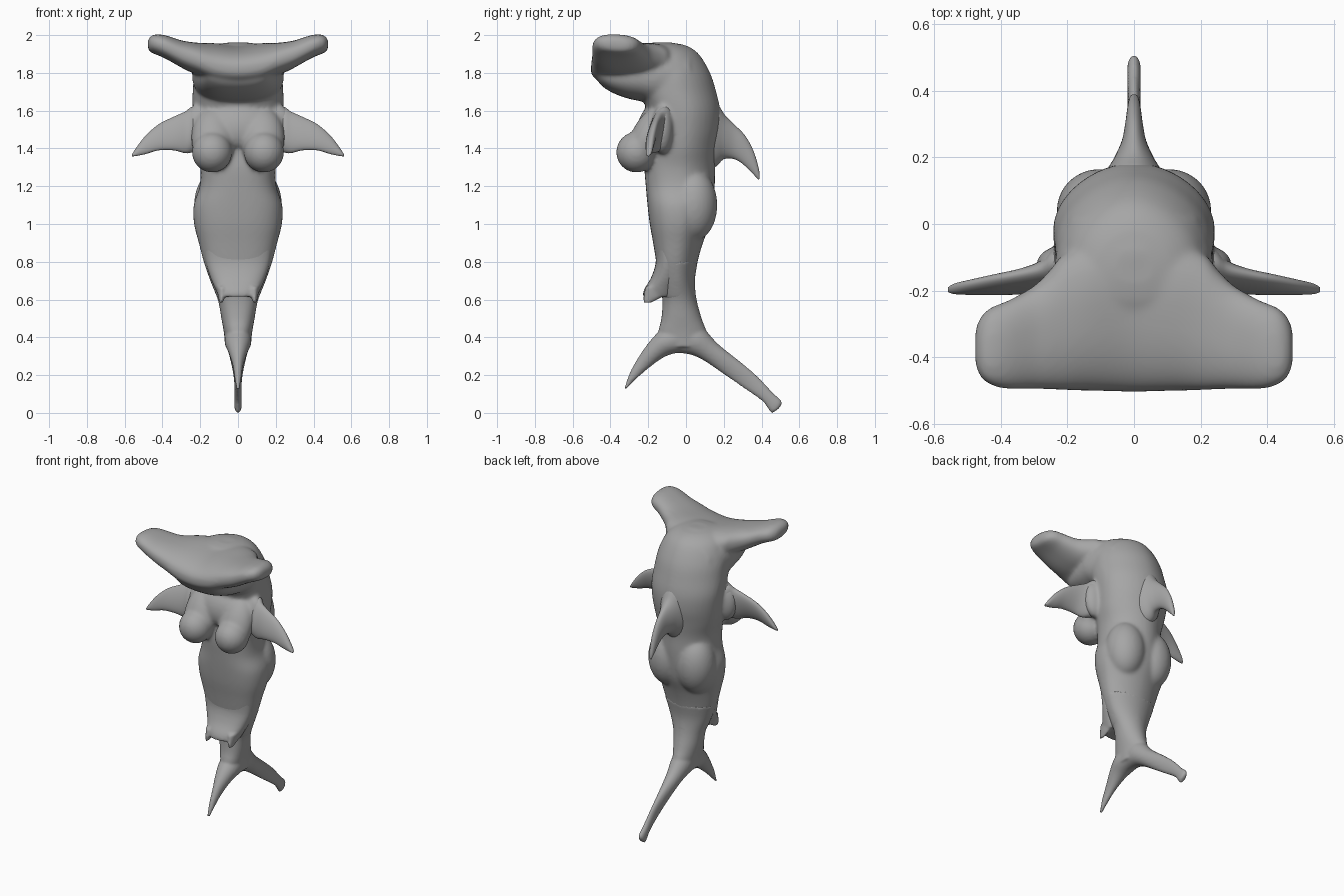
import bpy, bmesh, math
from mathutils import Vector, Matrix

grey = bpy.data.materials.new("shark grey")
grey.diffuse_color = (0.38, 0.38, 0.38, 1)


def spline(a, b, c, d, t):
    return 0.5 * (2 * b + (c - a) * t + (2 * a - 5 * b + 4 * c - d) * t * t
                  + (3 * b - a - 3 * c + d) * t ** 3)


def loft(bm, sections, front=1.0, back=1.0, steps=4, n=40):
    """Skin rounded sections, each given by two edge points and a half-width vector.
    The front and back powers square off (below 1) or taper (above 1) each side."""
    secs = [[Vector(v) for v in s] for s in sections]
    dense = []
    for i in range(len(secs) - 1):
        four = [secs[max(i - 1, 0)], secs[i], secs[i + 1], secs[min(i + 2, len(secs) - 1)]]
        for k in range(steps):
            dense.append([spline(*[f[j] for f in four], k / steps) for j in range(3)])
    dense.append(secs[-1])
    rings = []
    for p, q, w in dense:
        ring = []
        for k in range(n):
            a = 2 * math.pi * k / n
            c, s = math.cos(a), math.sin(a)
            power = front if c > 0 else back
            c = math.copysign(abs(c) ** power, c)
            s = math.copysign(abs(s) ** power, s)
            ring.append(bm.verts.new((p + q) / 2 + (p - q) / 2 * c + w * s))
        rings.append(ring)
    faces = [bm.faces.new((r[k], r[(k + 1) % n], t[(k + 1) % n], t[k]))
             for r, t in zip(rings, rings[1:]) for k in range(n)]
    faces += [bm.faces.new(rings[0][::-1]), bm.faces.new(rings[-1])]
    bmesh.ops.recalc_face_normals(bm, faces=faces)


def ball(bm, centre, radii, tilt=0):
    m = Matrix.Translation(centre) @ Matrix.Rotation(tilt, 4, 'X') @ Matrix.Diagonal((*radii, 1))
    bmesh.ops.create_uvsphere(bm, u_segments=32, v_segments=20, radius=1, matrix=m)


def finish(bm, name, voxel=0, relax=0):
    """Make the object; with a voxel size, fuse overlapping masses and relax the skin."""
    mesh = bpy.data.meshes.new(name)
    bm.to_mesh(mesh)
    bm.free()
    mesh.materials.append(grey)
    mesh.shade_smooth()
    ob = bpy.data.objects.new(name, mesh)
    bpy.context.collection.objects.link(ob)
    if voxel:
        skin = ob.modifiers.new("skin", 'REMESH')
        skin.mode = 'VOXEL'
        skin.voxel_size = voxel
        skin.use_smooth_shade = True
        smooth = ob.modifiers.new("relax", 'SMOOTH')
        smooth.factor = .5
        smooth.iterations = relax


# Torso: height, front y, back y, half width
torso = [(1.96, -.18, -.08, .06), (1.945, -.25, .00, .13), (1.90, -.28, .068, .19),
         (1.80, -.28, .128, .23), (1.70, -.25, .160, .24), (1.60, -.205, .182, .243),
         (1.50, -.20, .183, .235), (1.40, -.21, .167, .222), (1.30, -.22, .155, .20),
         (1.20, -.213, .153, .203), (1.10, -.204, .145, .235), (1.00, -.192, .128, .233),
         (.90, -.174, .09, .208), (.80, -.158, .062, .182), (.70, -.142, .047, .147),
         (.60, -.125, .056, .107), (.50, -.13, .083, .088), (.42, -.145, .11, .074),
         (.35, -.11, .09, .068)]
rings = [((0, f, z), (0, b, z), (w, 0, 0)) for z, f, b, w in torso]
bm = bmesh.new()
loft(bm, rings[:-3], front=.78, back=1.1)

# Head running forward from the neck: y, top z, bottom z, half width
skull = [(.02, 1.93, 1.62, .20), (-.08, 1.962, 1.62, .232), (-.17, 1.955, 1.63, .243),
         (-.23, 1.94, 1.648, .238), (-.31, 1.92, 1.665, .222), (-.39, 1.885, 1.695, .195),
         (-.45, 1.86, 1.735, .165), (-.475, 1.84, 1.775, .13)]
loft(bm, [((0, y, t), (0, y, b), (w, 0, 0)) for y, t, b, w in skull], back=.82)

# Hammer: x, front y and z, back y and z, half thickness
half = [(0, -.505, 1.82, -.04, 1.87, .095), (.12, -.502, 1.835, -.06, 1.88, .095),
        (.21, -.50, 1.868, -.09, 1.88, .085), (.25, -.498, 1.882, -.135, 1.885, .08),
        (.30, -.497, 1.90, -.185, 1.90, .072), (.38, -.497, 1.938, -.23, 1.933, .062),
        (.43, -.485, 1.955, -.25, 1.945, .054), (.462, -.46, 1.958, -.28, 1.945, .042),
        (.478, -.42, 1.955, -.32, 1.945, .022)]
head = [(-h[0], *h[1:]) for h in half[:0:-1]] + half
loft(bm, [((x, f, zf), (x, b, zb), (0, 0, h)) for x, f, zf, b, zb, h in head], .82, .82)

# Chest, shoulders and hips
ball(bm, (0, -.165, 1.52), (.21, .09, .13), -.3)
for s in (-1, 1):
    ball(bm, (s * .137, -.262, 1.38), (.107, .108, .108))
    ball(bm, (s * .132, -.205, 1.45), (.115, .09, .18), -.42)
    ball(bm, (s * .215, -.125, 1.50), (.08, .06, .13))
    ball(bm, (s * .105, .04, 1.10), (.128, .126, .19))
finish(bm, "body", .01, 14)

# Tail stalk, continuing the torso
bm = bmesh.new()
loft(bm, rings[-6:], front=.85, back=1.05)

# Tail lobes: leading y z, trailing y z, half thickness
front_lobe = [(-.06, .50, .03, .32, .07), (-.145, .43, -.05, .317, .07), (-.203, .365, -.12, .293, .052),
              (-.255, .29, -.20, .235, .03), (-.30, .208, -.262, .18, .019), (-.33, .12, -.32, .124, .01)]
rear_lobe = [(.03, .50, -.08, .316, .066), (.097, .445, .01, .312, .067), (.172, .363, .09, .28, .05),
             (.293, .267, .20, .205, .03), (.383, .19, .30, .135, .02), (.457, .11, .40, .065, .02),
             (.507, .062, .438, .016, .02), (.498, .028, .455, -.004, .015)]
for lobe in (front_lobe, rear_lobe):
    loft(bm, [((0, a, b), (0, c, d), (w, 0, 0)) for a, b, c, d, w in lobe])
finish(bm, "tail", .008, 6)

# Pelvic flap with two pointed corners
bm = bmesh.new()
flap = [(.90, -.165, -.02, .185), (.80, -.16, -.02, .172), (.72, -.183, -.02, .148),
        (.66, -.218, -.03, .122), (.63, -.228, -.04, .108), (.615, -.226, -.05, .10)]
loft(bm, [((0, f, z), (0, b, z), (w, 0, 0)) for z, f, b, w in flap], front=.8)
for s in (-1, 1):
    loft(bm, [((s * .085, -.215, .67), (s * .085, -.10, .67), (.03, 0, 0)),
              ((s * .085, -.225, .62), (s * .088, -.12, .62), (.02, 0, 0)),
              ((s * .088, -.226, .582), (s * .09, -.18, .584), (.008, 0, 0))])
finish(bm, "pelvic_flap", .008, 6)

# Pectoral fins: x, top y z, bottom y z, half thickness
pectoral = [(.13, -.08, 1.62, -.11, 1.40, .05), (.235, -.11, 1.622, -.16, 1.38, .058),
            (.28, -.135, 1.595, -.18, 1.375, .042), (.34, -.15, 1.568, -.195, 1.39, .032),
            (.42, -.165, 1.528, -.20, 1.39, .026), (.49, -.18, 1.467, -.20, 1.37, .021),
            (.54, -.19, 1.402, -.20, 1.36, .015), (.56, -.195, 1.37, -.20, 1.358, .006)]
for s, side in ((-1, "left"), (1, "right")):
    bm = bmesh.new()
    loft(bm, [((s * x, a, b), (s * x, c, d), (0, h, 0)) for x, a, b, c, d, h in pectoral])
    finish(bm, "pectoral_fin_" + side)

# Dorsal fin: leading y z, trailing y z, half thickness
dorsal = [(.10, 1.70, .10, 1.27, .12), (.165, 1.64, .16, 1.305, .082), (.205, 1.578, .20, 1.343, .058),
          (.255, 1.528, .25, 1.345, .036), (.315, 1.465, .295, 1.322, .026),
          (.36, 1.38, .338, 1.282, .02), (.387, 1.285, .372, 1.247, .013), (.39, 1.24, .384, 1.234, .005)]
bm = bmesh.new()
loft(bm, [((0, a, b), (0, c, d), (w, 0, 0)) for a, b, c, d, w in dorsal])
finish(bm, "dorsal_fin")
